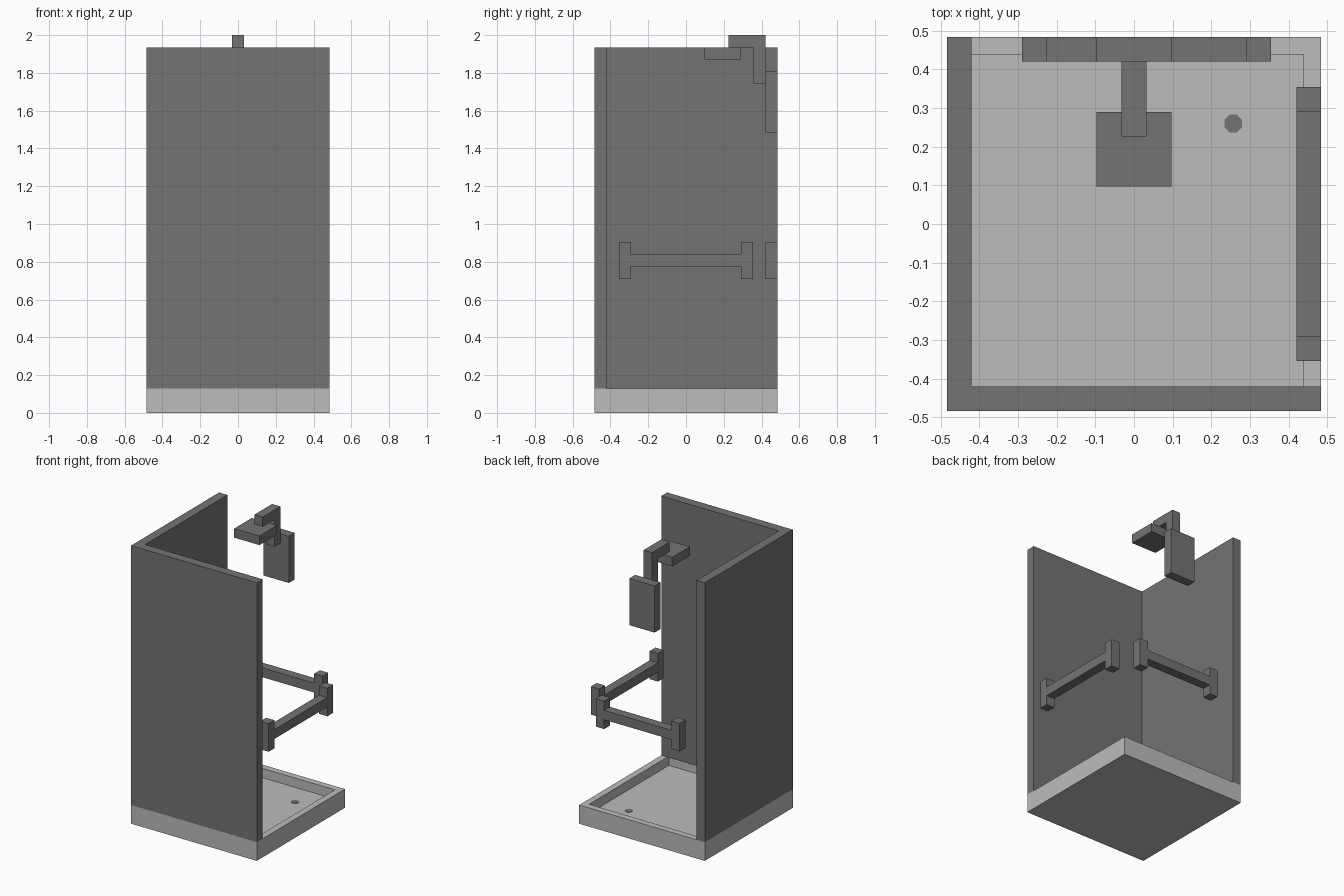
import bpy
import bmesh
from mathutils import Matrix, Vector

cube = bpy.data.objects.get("Cube")
if cube:
    bpy.data.objects.remove(cube, do_unlink=True)


def make_material(name, grey):
    mat = bpy.data.materials.new(name)
    mat.use_nodes = True
    colour = (grey, grey, grey, 1)
    mat.diffuse_color = colour
    mat.node_tree.nodes["Principled BSDF"].inputs["Base Color"].default_value = colour
    return mat


LIGHT = make_material("light_grey", 0.503)
DARK = make_material("dark_grey", 0.174)

OUT = 0.484    # outer half width
IN = 0.42      # inner half width
RIM = 0.13     # tray rim height
FLOOR = 0.065  # tray floor height
TOP = 1.935    # wall top


def finish(name, bm, mat):
    bmesh.ops.recalc_face_normals(bm, faces=bm.faces)
    mesh = bpy.data.meshes.new(name)
    bm.to_mesh(mesh)
    bm.free()
    mesh.materials.append(mat)
    obj = bpy.data.objects.new(name, mesh)
    bpy.context.collection.objects.link(obj)
    return obj


def box(name, x, y, z, mat=DARK):
    """Box from (low, high) pairs on each axis."""
    lo, hi = (Vector(c) for c in zip(x, y, z))
    bm = bmesh.new()
    bmesh.ops.create_cube(bm, size=1, matrix=Matrix.Translation((lo + hi) / 2)
                          @ Matrix.Diagonal(hi - lo).to_4x4())
    return finish(name, bm, mat)


def prism(name, outline, place, depth, mat=DARK):
    """Flat outline mapped into space by place() and extruded along depth."""
    bm = bmesh.new()
    face = bm.faces.new([bm.verts.new(place(u, v)) for u, v in outline])
    new = bmesh.ops.extrude_face_region(bm, geom=[face])["geom"]
    verts = [g for g in new if isinstance(g, bmesh.types.BMVert)]
    bmesh.ops.translate(bm, vec=depth, verts=verts)
    return finish(name, bm, mat)


# Tray: block with an inset, sunken floor
bm = bmesh.new()
bmesh.ops.create_cube(bm, size=1, matrix=Matrix.Translation((0, 0, RIM / 2))
                      @ Matrix.Diagonal((2 * OUT, 2 * OUT, RIM, 1)))
floor = max(bm.faces, key=lambda f: f.calc_center_median().z)
bmesh.ops.inset_region(bm, faces=[floor], thickness=OUT - IN)
new = bmesh.ops.extrude_face_region(bm, geom=[floor])["geom"]
bmesh.ops.translate(bm, vec=(0, 0, FLOOR - RIM),
                    verts=[g for g in new if isinstance(g, bmesh.types.BMVert)])
if floor.is_valid:
    bmesh.ops.delete(bm, geom=[floor], context="FACES_ONLY")
finish("shower_tray", bm, LIGHT)

# Drain
bm = bmesh.new()
bmesh.ops.create_cone(bm, cap_ends=True, segments=8, radius1=0.025, radius2=0.025,
                      depth=0.004, matrix=Matrix.Translation((0.257, 0.26, FLOOR + 0.001))
                      @ Matrix.Rotation(0.3927, 4, "Z"))
finish("drain", bm, DARK)

# Two walls meeting at a corner
box("front_wall", (-OUT, OUT), (-OUT, -IN), (RIM, TOP))
box("right_wall", (-OUT, -IN), (-IN, OUT), (RIM, TOP))

# Grab rails: a bar between two upright end blocks, one on each open side
END, BAR = (0.71, 0.905), (0.775, 0.84)
for side, low, high in (("left", -0.355, 0.355), ("back", -0.29, 0.355)):
    w = 0.064
    parts = (("start", (low, low + w), END), ("bar", (low + w, high - w), BAR),
             ("end", (high - w, high), END))
    for part, span, z in parts:
        across = (IN, OUT)
        x, y = (across, span) if side == "left" else (span, across)
        box(f"{side}_rail_{part}", x, y, z)

# Shower: back plate, bent arm and square head
box("shower_plate", (-0.097, 0.097), (IN, OUT), (1.485, 1.81))
arm = [(IN, 1.745), (IN, 2.0), (0.226, 2.0), (0.226, TOP), (0.355, TOP), (0.355, 1.745)]
prism("shower_arm", arm, lambda u, v: (-0.032, u, v), (0.064, 0, 0))
box("shower_head", (-0.097, 0.097), (0.097, 0.29), (1.872, TOP))
